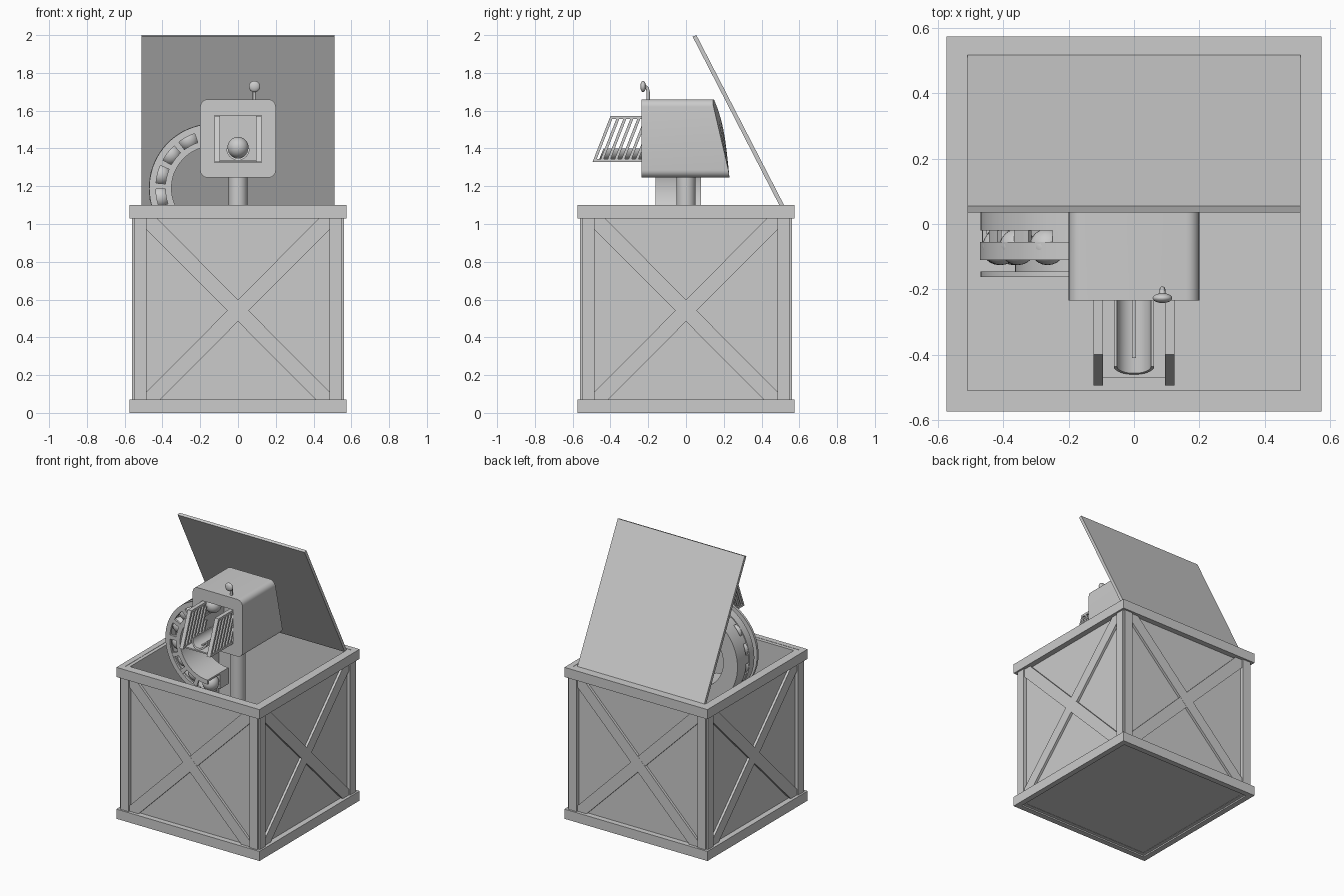
import bpy, bmesh
from math import sin, cos, pi, radians
from mathutils import Matrix

if "Cube" in bpy.data.objects:
    bpy.data.objects.remove(bpy.data.objects["Cube"])


def finish(name, bm, smooth=False):
    bmesh.ops.recalc_face_normals(bm, faces=bm.faces)
    me = bpy.data.meshes.new(name)
    bm.to_mesh(me)
    bm.free()
    ob = bpy.data.objects.new(name, me)
    bpy.context.collection.objects.link(ob)
    if smooth:
        bpy.ops.object.select_all(action='DESELECT')
        ob.select_set(True)
        bpy.context.view_layer.objects.active = ob
        bpy.ops.object.shade_smooth_by_angle(angle=radians(35))
    return ob


def loft(bm, loops, closed=False):
    """Skin a list of equal-length point loops, capped at both ends."""
    vs = [[bm.verts.new(p) for p in lp] for lp in loops]
    n = len(vs[0])
    for a, b in zip(vs, vs[1:]):
        for i in range(n):
            j = (i + 1) % n
            bm.faces.new((a[i], a[j], b[j], b[i]))
    bm.faces.new(vs[0])
    bm.faces.new(vs[-1])


def box(bm, x0, x1, y0, y1, z0, z1):
    loft(bm, [[(x0, y0, z), (x1, y0, z), (x1, y1, z), (x0, y1, z)] for z in (z0, z1)])


def prism_y(bm, prof, y0, y1):
    loft(bm, [[(x, y, z) for x, z in prof] for y in (y0, y1)])


def prism_x(bm, prof, x0, x1):
    loft(bm, [[(x, y, z) for y, z in prof] for x in (x0, x1)])


def four_sides(name, build):
    bm = bmesh.new()
    for k in range(4):
        part = bmesh.new()
        build(part)
        part.transform(Matrix.Rotation(k * pi / 2, 4, 'Z'))
        me = bpy.data.meshes.new("tmp")
        part.to_mesh(me)
        part.free()
        bm.from_mesh(me)
        bpy.data.meshes.remove(me)
    return finish(name, bm)


# Crate: hollow panels, floor, rims, corner boards and cross braces
four_sides("crate_panels", lambda b: box(b, -0.535, 0.51, -0.535, -0.51, 0.01, 1.098))
bm = bmesh.new()
box(bm, -0.53, 0.53, -0.53, 0.53, 0.012, 0.035)
finish("crate_floor", bm)
four_sides("top_rim", lambda b: box(b, -0.575, 0.535, -0.575, -0.535, 1.03, 1.10))
four_sides("bottom_rim", lambda b: box(b, -0.575, 0.535, -0.575, -0.535, 0.0, 0.07))


def corner_boards(b):
    for s in (-1, 1):
        x0, x1 = sorted((s * 0.485, s * 0.55))
        box(b, x0, x1, -0.562, -0.53, 0.065, 1.035)


def braces(b):
    half = [(-0.485, 0.97), (-0.485, 1.032), (-0.43, 1.032),
            (0.485, 0.11), (0.485, 0.068), (0.415, 0.068)]
    prism_y(b, half, -0.553, -0.53)
    prism_y(b, [(-x, z) for x, z in half], -0.552, -0.53)


four_sides("corner_boards", corner_boards)
four_sides("cross_braces", braces)

# Open lid leaning forward
bm = bmesh.new()
prism_x(bm, [(0.498, 1.092), (0.518, 1.102), (0.055, 2.0), (0.035, 1.992)], -0.51, 0.51)
finish("lid", bm)


# Machine housing: hollow rounded box with front opening and sloping, bulged back
def rounded(hx, z0, z1, r):
    pts, zc, hz = [], (z0 + z1) / 2, (z1 - z0) / 2
    for q, (sx, sz) in enumerate([(1, 1), (-1, 1), (-1, -1), (1, -1)]):
        for k in range(7):
            a = (q + k / 6) * pi / 2
            pts.append((sx * (hx - r) + r * cos(a), zc + sz * (hz - r) + r * sin(a)))
    return pts


def back_y(x, z):
    t = (z - 1.245) / 0.415
    return 0.23 - 0.095 * t ** 1.2 + 0.035 * t * (1 - (x / 0.2) ** 2)


outer = rounded(0.2, 1.245, 1.66, 0.04)
hole = rounded(0.125, 1.325, 1.575, 0.002)
cavity = rounded(0.175, 1.27, 1.635, 0.02)


def at(prof, y):
    return [(x, y, z) for x, z in prof]


loops = [at(cavity, 0.09), at(cavity, -0.21), at(hole, -0.21), at(hole, -0.235), at(outer, -0.235)]
for s in (1, 0.75, 0.5, 0.25, 0.05):
    p = [(x * s, 1.45 + (z - 1.45) * s) for x, z in outer]
    loops.append([(x, back_y(x, z), z) for x, z in p])
bm = bmesh.new()
loft(bm, loops)
finish("machine_housing", bm, True)

# Support post
bm = bmesh.new()
loft(bm, [[(0.05 * cos(i * pi / 16), 0.05 * sin(i * pi / 16), z) for i in range(32)] for z in (0.03, 1.26)])
finish("support_post", bm, True)


# Muzzle cage with slanted slats
def front(z):
    return -0.495 + (z - 1.328) * 0.39


bm = bmesh.new()
for s in (-1, 1):
    x0, x1 = sorted((s * 0.095, s * 0.124))
    for za, zb in ((1.328, 1.343), (1.557, 1.572)):
        prism_x(bm, [(front(za), za), (-0.225, za), (-0.225, zb), (front(zb), zb)], x0, x1)
    for k in range(7):
        o = k * 0.037
        zt = min(1.565, 1.328 + (0.265 - o) / 0.39)
        prism_x(bm, [(front(1.33) + o, 1.33), (front(1.33) + o + 0.016, 1.33),
                     (front(zt) + o + 0.016, zt), (front(zt) + o, zt)], x0, x1)
finish("muzzle_cage", bm)
bm = bmesh.new()
box(bm, -0.1, 0.1, -0.47, -0.225, 1.328, 1.338)
finish("cage_floor", bm)

# Launch trough: half pipe with slanted mouth and a thin centre rail
sec = [(r * cos(a), 1.40 + r * sin(a)) for r, order in ((0.062, range(17)), (0.052, range(16, -1, -1)))
       for a in [pi + k * pi / 16 for k in order]]
bm = bmesh.new()
loft(bm, [[(x, front(z) + 0.03, z) for x, z in sec], at(sec, 0.05)])
box(bm, -0.006, 0.006, -0.41, 0.0, 1.345, 1.355)
finish("launch_trough", bm, True)

# Feed chute curving down into the crate
CX, CZ = -0.13, 1.19


def arc_bar(bm, r0, r1, y0, y1, a0=100, a1=270, n=40):
    loops = []
    for i in range(n + 1):
        a = radians(a0 + (a1 - a0) * i / n)
        loops.append([(CX + r * cos(a), y, CZ + r * sin(a))
                      for r, y in ((r0, y0), (r1, y0), (r1, y1), (r0, y1))])
    loft(bm, loops)


for name, dims in {"chute_back": (0.225, 0.34, -0.02, 0.08),
                   "chute_inner_wall": (0.222, 0.234, -0.162, 0.075),
                   "chute_middle_rail": (0.33, 0.342, -0.11, -0.055),
                   "chute_front_outer_rail": (0.305, 0.34, -0.162, -0.145),
                   "chute_front_inner_rail": (0.224, 0.255, -0.162, -0.145)}.items():
    bm = bmesh.new()
    arc_bar(bm, *dims)
    finish(name, bm, True)

angles = [94 + 24 * k for k in range(8)]
bm = bmesh.new()
for a in angles[:-1]:
    arc_bar(bm, 0.25, 0.31, -0.161, -0.146, a + 9, a + 15, 2)
    arc_bar(bm, 0.322, 0.336, -0.06, -0.015, a + 7, a + 17, 3)
finish("chute_spacers", bm)

# Balls in the chute and one in the trough
bm = bmesh.new()
spots = [(CX + 0.287 * cos(radians(a)), -0.07, CZ + 0.287 * sin(radians(a))) for a in angles]
for p in spots + [(0, -0.16, 1.405)]:
    bmesh.ops.create_uvsphere(bm, u_segments=24, v_segments=14, radius=0.056, matrix=Matrix.Translation(p))
finish("balls", bm, True)

# Control lever: bent stem and flattened knob
cu = bpy.data.curves.new("lever_stem", 'CURVE')
cu.dimensions = '3D'
cu.bevel_depth, cu.bevel_resolution = 0.009, 3
cu.use_fill_caps = True
sp = cu.splines.new('POLY')
path = [(-0.2, 1.65), (-0.2, 1.70), (-0.204, 1.717), (-0.213, 1.726), (-0.23, 1.728)]
sp.points.add(len(path) - 1)
for pt, (y, z) in zip(sp.points, path):
    pt.co = (0.087, y, z, 1)
bpy.context.collection.objects.link(bpy.data.objects.new("lever_stem", cu))
bm = bmesh.new()
bmesh.ops.create_uvsphere(bm, u_segments=24, v_segments=14, radius=0.03,
                          matrix=Matrix.Translation((0.087, -0.227, 1.728)) @ Matrix.Diagonal((1, 0.5, 1, 1)))
finish("lever_knob", bm, True)
